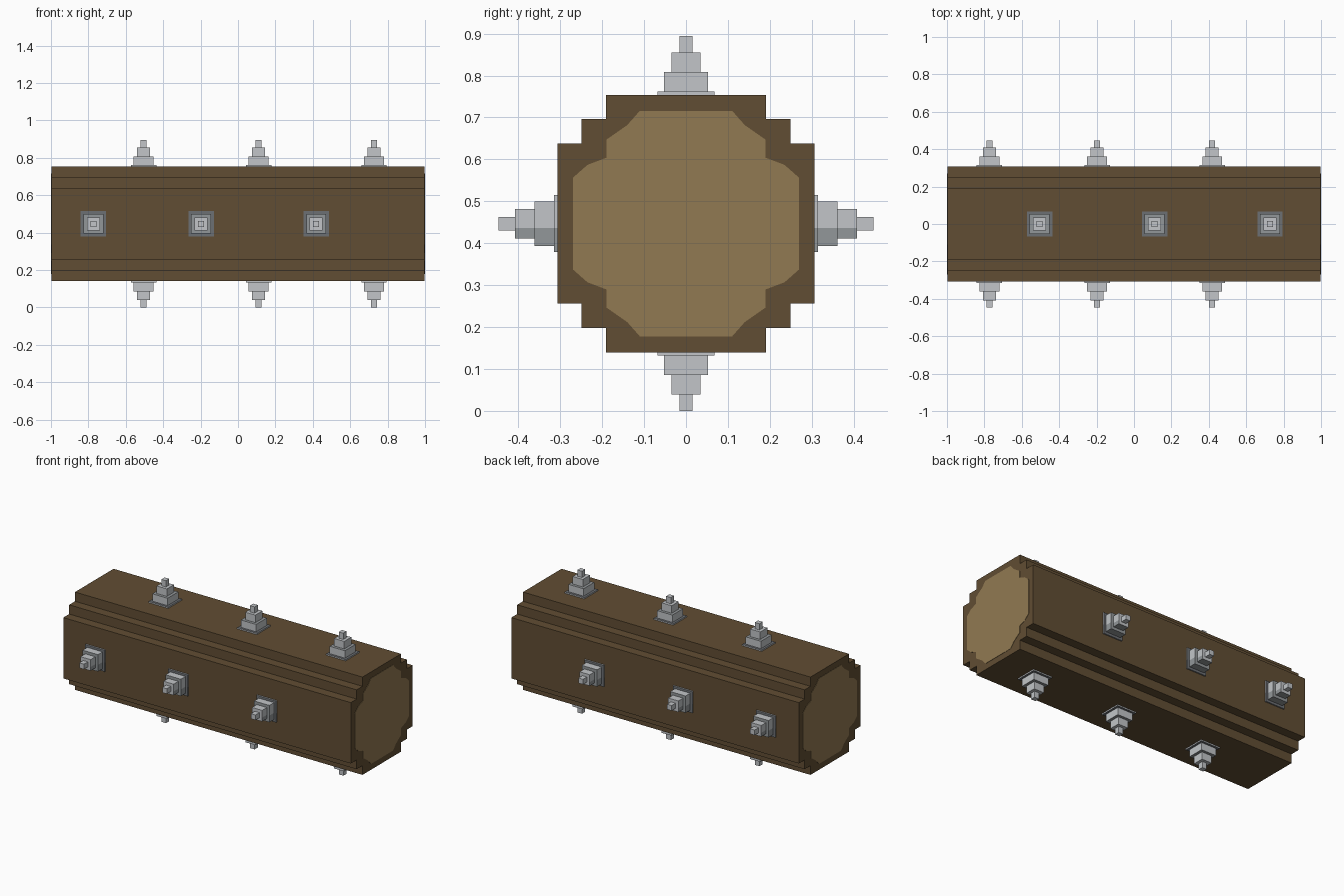
import bpy, bmesh, math
from mathutils import Matrix, Vector

if "Cube" in bpy.data.objects:
    bpy.data.objects.remove(bpy.data.objects["Cube"])

CZ = 0.447  # height of the log's axis


def mat(name, r, g, b):
    m = bpy.data.materials.new(name)
    m.diffuse_color = (r, g, b, 1)
    m.use_nodes = True
    m.node_tree.nodes["Principled BSDF"].inputs["Base Color"].default_value = m.diffuse_color
    return m


BARK = mat("bark brown", 0.12, 0.075, 0.033)
TAN = mat("cut wood tan", 0.285, 0.192, 0.084)
LIGHT = mat("light metal", 0.54, 0.56, 0.58)
MID = mat("mid metal", 0.29, 0.31, 0.32)
DARK = mat("dark metal", 0.15, 0.16, 0.175)


def finish(bm, name, mats):
    bmesh.ops.recalc_face_normals(bm, faces=bm.faces[:])
    me = bpy.data.meshes.new(name)
    bm.to_mesh(me)
    bm.free()
    for m in mats:
        me.materials.append(m)
    ob = bpy.data.objects.new(name, me)
    bpy.context.collection.objects.link(ob)
    return ob


def prism(name, quarter, x0, x1, m):
    """Extrude along x a section mirrored from its first quadrant (top to side)."""
    right = quarter + [(y, -z) for y, z in reversed(quarter)]
    ring = right + [(-y, z) for y, z in reversed(right)]
    bm = bmesh.new()
    face = bm.faces.new([bm.verts.new((x0, y, z + CZ)) for y, z in ring])
    ext = bmesh.ops.extrude_face_region(bm, geom=[face])
    moved = [v for v in ext["geom"] if isinstance(v, bmesh.types.BMVert)]
    bmesh.ops.translate(bm, vec=(x1 - x0, 0, 0), verts=moved)
    return finish(bm, name, [m])


# Stepped log
prism("log", [(0.191, 0.307), (0.191, 0.249), (0.249, 0.249),
              (0.249, 0.191), (0.307, 0.191)], -0.998, 0.998, BARK)

# Cut wood discs on both ends
disc = [(0.11, 0.269), (0.14, 0.235), (0.19, 0.2),
        (0.19, 0.157), (0.235, 0.14), (0.269, 0.11)]
prism("right_cut_end", disc, 0.996, 1.0, TAN)
prism("left_cut_end", disc, -1.0, -0.996, TAN)

# Spike tiers: half width, inner end, outer end, cap material
TIERS = [(0.068, 0.300, 0.315, 2), (0.053, 0.315, 0.361, 1),
         (0.035, 0.361, 0.408, 0), (0.016, 0.408, 0.447, 0)]


def spike(name, x, angle):
    """Stepped spike, pointing up and then turned about the log's axis."""
    rot = Matrix.Rotation(angle, 4, 'X')
    out = rot @ Vector((0, 0, 1))
    sideways = abs(out.y) > 0.5
    bm = bmesh.new()
    caps = {}
    for half, a, b, cap in TIERS:
        box = (Matrix.Translation((x, 0, CZ)) @ rot
               @ Matrix.Translation((0, 0, (a + b) / 2))
               @ Matrix.Diagonal((2 * half, 2 * half, b - a, 1)))
        bmesh.ops.create_cube(bm, size=1, matrix=box)
        caps[round(b, 3)] = cap
    bmesh.ops.recalc_face_normals(bm, faces=bm.faces[:])
    # Sideways spikes have a darker lower part
    if sideways:
        bmesh.ops.bisect_plane(bm, geom=bm.verts[:] + bm.edges[:] + bm.faces[:],
                               plane_co=(0, 0, CZ - 0.011), plane_no=(0, 0, 1))
    bm.normal_update()
    for f in bm.faces:
        c = f.calc_center_median() - Vector((0, 0, CZ))
        dist = c.dot(out)
        if f.normal.dot(out) > 0.9:
            f.material_index = caps.get(round(dist, 3), 0)
        elif sideways and c.z < -0.011 and dist < 0.408:
            f.material_index = 1
    return finish(bm, name, [LIGHT, MID, DARK])


# Three spikes on each of the four sides, staggered
for side, turn, places in (("top", 0, (-0.505, 0.11, 0.727)),
                           ("bottom", 2, (-0.505, 0.11, 0.727)),
                           ("front", 1, (-0.773, -0.197, 0.418)),
                           ("back", 3, (-0.773, -0.197, 0.418))):
    for i, x in enumerate(places):
        spike(f"{side}_spike_{i + 1}", x, turn * math.pi / 2)
